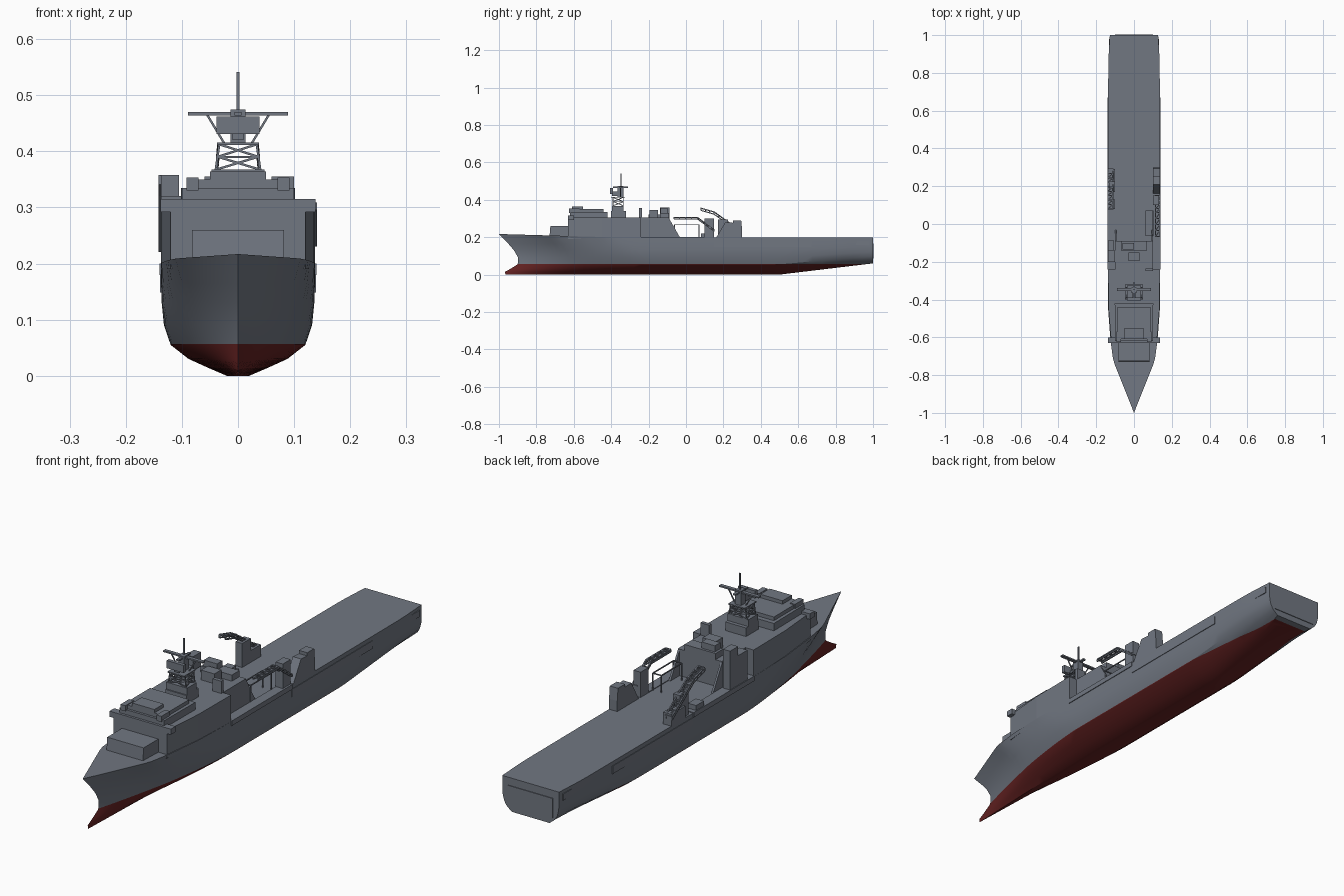
import bpy, bmesh, math
from mathutils import Vector

if "Cube" in bpy.data.objects:
    bpy.data.objects.remove(bpy.data.objects["Cube"])


def material(name, rgb):
    m = bpy.data.materials.new(name)
    m.diffuse_color = (*rgb, 1)
    m.use_nodes = True
    m.node_tree.nodes["Principled BSDF"].inputs["Base Color"].default_value = m.diffuse_color
    return m


GREY = material("haze_grey", (0.165, 0.185, 0.222))
RED = material("antifouling_red", (0.13, 0.016, 0.016))


def finish(name, bm, mats=(GREY,)):
    bmesh.ops.recalc_face_normals(bm, faces=bm.faces)
    me = bpy.data.meshes.new(name)
    bm.to_mesh(me)
    bm.free()
    for m in mats:
        me.materials.append(m)
    ob = bpy.data.objects.new(name, me)
    bpy.context.collection.objects.link(ob)
    return ob


def prism(name, pts, axis, lo, hi):
    """Extrude a 2D outline along an axis: x uses (y, z) points, z uses (x, y)."""
    bm = bmesh.new()
    put = {"x": lambda p, t: (t, p[0], p[1]), "z": lambda p, t: (p[0], p[1], t)}[axis]
    a = [bm.verts.new(put(p, lo)) for p in pts]
    b = [bm.verts.new(put(p, hi)) for p in pts]
    bm.faces.new(a)
    bm.faces.new(b[::-1])
    n = len(pts)
    for i in range(n):
        bm.faces.new((a[i], b[i], b[(i + 1) % n], a[(i + 1) % n]))
    return finish(name, bm)


def box(name, x0, x1, y0, y1, z0, z1):
    return prism(name, [(x0, y0), (x1, y0), (x1, y1), (x0, y1)], "z", z0, z1)


def rods(name, pairs, r=0.002):
    """Square bars between pairs of points, joined in one object."""
    bm = bmesh.new()
    for p, q in pairs:
        p, q = Vector(p), Vector(q)
        rot = (q - p).to_track_quat("Z", "Y")
        rings = [[bm.verts.new(e + rot @ Vector((sx * r, sy * r, 0)))
                  for sx, sy in ((-1, -1), (1, -1), (1, 1), (-1, 1))] for e in (p, q)]
        bm.faces.new(rings[0])
        bm.faces.new(rings[1][::-1])
        for i in range(4):
            j = (i + 1) % 4
            bm.faces.new((rings[0][i], rings[1][i], rings[1][j], rings[0][j]))
    return finish(name, bm)


def lerp(pts, x):
    if x <= pts[0][0]:
        return pts[0][1]
    for (a, u), (b, v) in zip(pts, pts[1:]):
        if x <= b:
            return u + (v - u) * (x - a) / (b - a)
    return pts[-1][1]


# Hull: waterlines (height, stem y, half breadth, half breadth at stern)
LEVELS = [(0, -0.965, 0.02, 0.085), (0.015, -0.968, 0.055, 0.098), (0.03, -0.94, 0.088, 0.11),
          (0.055, -0.9, 0.12, 0.12), (0.09, -0.897, 0.132, 0.126), (0.13, -0.92, 0.136, 0.128),
          (0.165, -0.95, 0.137, 0.128), (0.195, -1.0, 0.137, 0.128)]


def sheer(y):
    return 0.197 + 0.02 * max(0, min(1, (-0.3 - y) / 0.7))


def hull():
    bm = bmesh.new()
    n, top = 48, len(LEVELS) - 1
    sides = {1: [], -1: []}
    for i in range(n + 1):
        t = (i / n) ** 1.4
        rows = {1: [], -1: []}
        for k, (z, stem, b, bs) in enumerate(LEVELS):
            y = stem + t * (1 - stem)
            f = k / top
            s = min(1, (y - stem) / (0.8 - 0.25 * f))
            low = 1 - (1 - s) ** 1.5
            deck = lerp([(0, 0), (0.5, 0.8), (0.7, 0.91), (1, 1)], s)
            half = b * (low + (deck - low) * f ** 2)
            if y > 0.5:
                half += (bs - half) * lerp([(0.5, 0), (0.86, 0.5 if k < 3 else 0.1), (1, 1)], y)
            rise = 0.06 * max(0, (y - 0.5) / 0.5)
            zz = sheer(y) if k == top else z + rise * (1 - z / 0.195)
            for sgn in (1, -1):
                rows[sgn].append(bm.verts.new((sgn * half, y, zz)))
        for sgn in (1, -1):
            sides[sgn].append(rows[sgn])
    for i in range(n):
        for sgn in (1, -1):
            g = sides[sgn]
            for k in range(top):
                bm.faces.new((g[i][k], g[i + 1][k], g[i + 1][k + 1], g[i][k + 1]))
        for k in (0, top):  # keel and deck
            bm.faces.new((sides[1][i][k], sides[1][i + 1][k], sides[-1][i + 1][k], sides[-1][i][k]))
    bm.faces.new(sides[1][n] + sides[-1][n][::-1])  # transom
    bmesh.ops.remove_doubles(bm, verts=bm.verts, dist=0.0004)
    bmesh.ops.bisect_plane(bm, geom=bm.verts[:] + bm.edges[:] + bm.faces[:], dist=0.0001,
                           plane_co=(0, 0, 0.057), plane_no=(0, 0, 1))
    for f in bm.faces:
        f.material_index = 1 if f.calc_center_median().z < 0.057 else 0
    ob = finish("hull", bm, (GREY, RED))
    bpy.context.view_layer.objects.active = ob
    ob.select_set(True)
    bpy.ops.object.shade_smooth_by_angle(angle=math.radians(30))


hull()

# Hull side belts, boat ledges and stern gate
for s, side in ((1, "right"), (-1, "left")):
    box(f"{side}_side_belt", *sorted((s * 0.13, s * 0.139)), 0.15, 0.67, 0.148, 0.18)
    box(f"{side}_stern_belt", *sorted((s * 0.12, s * 0.133)), 0.84, 0.98, 0.157, 0.183)
    box(f"{side}_boat_ledge", *sorted((s * 0.1, s * 0.14)), -0.24, 0.15, 0.18, 0.2)
    prism(f"{side}_bulwark", [(-0.12, 0.195), (-0.03, 0.195), (-0.09, 0.3), (-0.12, 0.3)], "x",
          *sorted((s * 0.092, s * 0.1)))
box("stern_gate", -0.1, 0.1, 0.99, 1.003, 0.085, 0.165)

# Superstructure with recessed boat decks
half = [(0.12, -0.63), (0.135, -0.45), (0.137, -0.24), (0.1, -0.24), (0.1, -0.09)]
prism("deckhouse", half + [(-x, y) for x, y in half[::-1]], "z", 0.19, 0.305)
prism("fore_house", [(-0.73, 0.2), (-0.62, 0.2), (-0.62, 0.26), (-0.725, 0.26)], "x", -0.082, 0.082)
box("bridge_wings", -0.138, 0.138, -0.63, -0.6, 0.292, 0.315)
prism("bridge_upper", [(-0.1, -0.62), (0.1, -0.62), (0.102, -0.42), (-0.102, -0.42)],
      "z", 0.3, 0.335)
box("bridge_top", -0.088, 0.088, -0.61, -0.44, 0.33, 0.35)
box("bridge_roof_box", -0.05, 0.05, -0.61, -0.55, 0.345, 0.364)
for s, side in ((1, "right"), (-1, "left")):
    box(f"{side}_bridge_locker", *sorted((s * 0.07, s * 0.092)), -0.625, -0.57, 0.33, 0.353)

# Roof boxes, stack and boat-deck tower
box("left_tower", -0.137, -0.105, -0.14, -0.088, 0.19, 0.358)
box("left_tower_step", -0.137, -0.1, -0.2, -0.14, 0.19, 0.32)
box("centre_stack", -0.03, 0.03, -0.195, -0.15, 0.3, 0.345)
box("aft_roof_house", -0.07, 0.07, -0.14, -0.09, 0.3, 0.33)
box("aft_roof_box", -0.06, 0.0, -0.135, -0.1, 0.33, 0.355)
box("right_vent", 0.06, 0.1, -0.25, -0.235, 0.3, 0.355)

# Lattice mast
box("mast_pedestal", -0.047, 0.047, -0.4, -0.32, 0.3, 0.34)
box("mast_pedestal_top", -0.047, 0.047, -0.395, -0.335, 0.34, 0.368)
lattice = []
ya, yb = -0.39, -0.335
corners = [(-1, ya), (1, ya), (1, yb), (-1, yb)]
for i in range(4):
    (s, y), (s2, y2) = corners[i], corners[(i + 1) % 4]
    lattice.append(((s * 0.04, y, 0.365), (s * 0.033, y, 0.415)))
    for z0, z1 in ((0.368, 0.39), (0.39, 0.413)):
        lattice.append(((s * 0.037, y, z0), (s2 * 0.035, y2, z1)))
        lattice.append(((s2 * 0.037, y2, z0), (s * 0.035, y, z1)))
    lattice.append(((s * 0.036, y, 0.39), (s2 * 0.036, y2, 0.39)))
for s in (1, -1):
    lattice.append(((s * 0.025, -0.35, 0.415), (s * 0.055, -0.35, 0.465)))
rods("mast_lattice", lattice, 0.002)
box("mast_platform", -0.037, 0.037, -0.4, -0.325, 0.411, 0.416)
box("mast_column", -0.013, 0.013, -0.365, -0.335, 0.415, 0.475)
box("radar_panel", -0.038, 0.038, -0.405, -0.39, 0.431, 0.462)
box("radar_bracket", -0.01, 0.01, -0.395, -0.35, 0.42, 0.445)
box("mast_yard", -0.089, 0.089, -0.355, -0.34, 0.464, 0.47)
box("mast_crosstree", -0.006, 0.006, -0.39, -0.31, 0.464, 0.47)
rods("mast_pole", [((0, -0.347, 0.47), (0, -0.347, 0.541))], 0.0025)


# Crane booms: two chords with cross braces
def boom(name, x0, x1, path, bays, depth):
    bars = []
    for (y0, z0), (y1, z1) in zip(path, path[1:]):
        for x in (x0, x1):
            for d in (0, depth):
                bars.append(((x, y0, z0 - d), (x, y1, z1 - d)))
        for i in range(bays + 1):
            t, u = i / bays, min(1, (i + 1) / bays)
            at = lambda x, v, d=0: (x, y0 + (y1 - y0) * v, z0 + (z1 - z0) * v - d)
            bars.append((at(x0, t), at(x1, t)))
            for x in (x0, x1):
                bars.append((at(x, t), at(x, t, depth + 0.001)))
            if i < bays:
                bars.append((at(x0, t), at(x1, u)))
    rods(name, bars, 0.0025)


# Right crane with its sloped house and open frame
prism("right_crane_house", [(0.16, 0.195), (0.3, 0.195), (0.3, 0.24), (0.295, 0.29), (0.25, 0.29),
                            (0.25, 0.277), (0.21, 0.28)], "x", 0.1, 0.137)
box("right_crane_post", 0.1, 0.132, 0.1, 0.15, 0.19, 0.3)
boom("right_crane_boom", 0.115, 0.138, [(-0.065, 0.306), (0.06, 0.306), (0.15, 0.24)], 4, 0.008)
frame = [((x, y, 0.195), (x, y, 0.266)) for x in (0.062, 0.1) for y in (-0.062, 0.07)]
frame += [((x, -0.062, 0.266), (x, 0.07, 0.266)) for x in (0.062, 0.1)]
frame += [((0.062, y, 0.266), (0.1, y, 0.266)) for y in (-0.062, 0.07)]
rods("right_open_frame", frame, 0.002)

# Left crane
box("left_crane_post", -0.13, -0.1, 0.17, 0.225, 0.19, 0.295)
box("left_crane_base", -0.137, -0.1, 0.2, 0.29, 0.19, 0.245)
boom("left_crane_boom", -0.139, -0.112, [(0.08, 0.355), (0.15, 0.335), (0.22, 0.285), (0.29, 0.235)],
     3, 0.012)
box("left_deck_locker", -0.137, -0.1, 0.08, 0.13, 0.19, 0.22)
